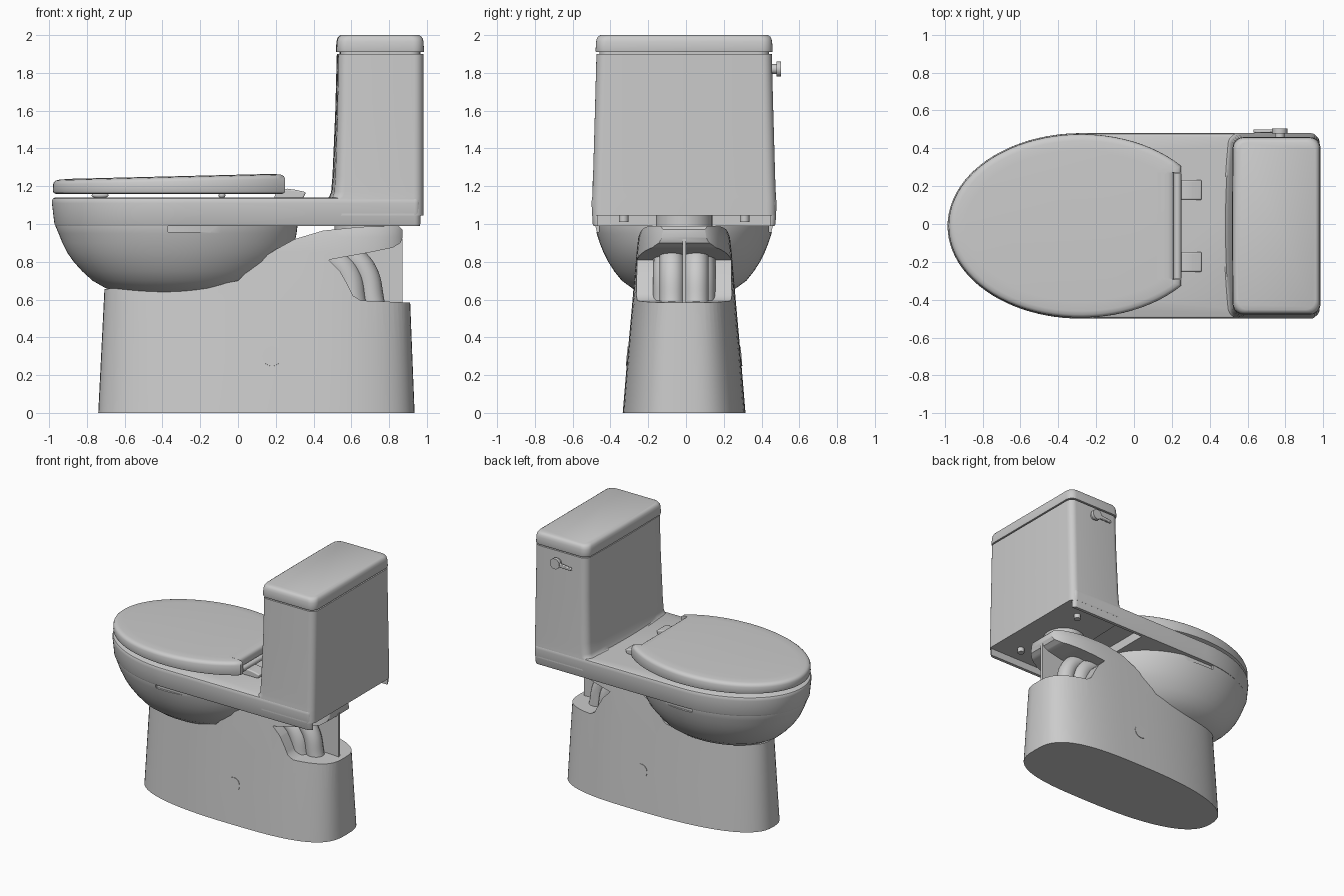
import bpy, bmesh, math
from mathutils import Vector

if "Cube" in bpy.data.objects:
    bpy.data.objects.remove(bpy.data.objects["Cube"])


def make(name, bm):
    bmesh.ops.recalc_face_normals(bm, faces=bm.faces)
    me = bpy.data.meshes.new(name)
    bm.to_mesh(me)
    bm.free()
    ob = bpy.data.objects.new(name, me)
    bpy.context.collection.objects.link(ob)
    return ob


def loft(name, rings):
    """Skin a stack of equal-length point rings and cap both ends."""
    bm = bmesh.new()
    rows = [[bm.verts.new(p) for p in r] for r in rings]
    n = len(rows[0])
    for a, b in zip(rows, rows[1:]):
        for i in range(n):
            j = (i + 1) % n
            bm.faces.new((a[i], a[j], b[j], b[i]))
    bm.faces.new(rows[0][::-1])
    bm.faces.new(rows[-1])
    return make(name, bm)


def slab(name, pts, y0, y1):
    """Extrude an x-z outline along y."""
    return loft(name, [[(x, y, z) for x, z in pts] for y in (y0, y1)])


def box(name, x0, x1, y0, y1, z0, z1):
    return slab(name, [(x0, z0), (x1, z0), (x1, z1), (x0, z1)], y0, y1)


def oval(cx, af, ab, b, z, nf=2, nb=2, steps=72):
    """Egg-shaped ring: front length af, back length ab, half width b."""
    pts = []
    for i in range(steps):
        t = 2 * math.pi * i / steps
        c, s = math.cos(t), math.sin(t)
        a, n = (ab, nb) if c > 0 else (af, nf)
        pts.append((cx + math.copysign(a * abs(c) ** (2 / n), c),
                    math.copysign(b * abs(s) ** (2 / n), s), z))
    return pts


def rrect(x0, x1, h, r, z, bow=0):
    """Rounded rectangle whose front edge can bow outward."""
    pts = []
    for k, (cx, cy) in enumerate([(x1 - r, h - r), (x0 + r, h - r), (x0 + r, r - h), (x1 - r, r - h)]):
        for i in range(7):
            t = math.pi / 2 * (k + i / 6)
            pts.append((cx + r * math.cos(t), cy + r * math.sin(t), z))
        if k == 1:
            pts += [(x0, (h - r) * (1 - i / 5), z) for i in range(1, 10)]
    mid = (x0 + x1) / 2
    return [(x - bow * (1 - (y / h) ** 2) if x < mid else x, y, z) for x, y, z in pts]


def boolean(ob, cutter, op='DIFFERENCE'):
    m = ob.modifiers.new("cut", 'BOOLEAN')
    m.operation, m.object, m.solver = op, cutter, 'EXACT'
    bpy.context.view_layer.objects.active = ob
    bpy.ops.object.modifier_apply(modifier=m.name)


def drop(*obs):
    for ob in obs:
        bpy.data.objects.remove(ob)


def cyl(name, r, p0, p1):
    a, b = Vector(p0), Vector(p1)
    bpy.ops.mesh.primitive_cylinder_add(vertices=32, radius=r, depth=(b - a).length, location=(a + b) / 2)
    ob = bpy.context.object
    ob.name = name
    ob.rotation_mode = 'QUATERNION'
    ob.rotation_quaternion = (b - a).to_track_quat('Z', 'Y')
    return ob


def ball(name, loc, scale):
    bpy.ops.mesh.primitive_uv_sphere_add(segments=48, ring_count=24, location=loc)
    ob = bpy.context.object
    ob.name, ob.scale = name, scale
    return ob


def tube(name, pts, r):
    cu = bpy.data.curves.new(name, 'CURVE')
    cu.dimensions, cu.bevel_depth, cu.bevel_resolution, cu.use_fill_caps = '3D', r, 6, True
    sp = cu.splines.new('BEZIER')
    sp.bezier_points.add(len(pts) - 1)
    for bp, p in zip(sp.bezier_points, pts):
        bp.co = p
        bp.handle_left_type = bp.handle_right_type = 'AUTO'
    ob = bpy.data.objects.new(name, cu)
    bpy.context.collection.objects.link(ob)


# pedestal: tapered foot trimmed to its side profile, with the rear notch
pedestal = loft("pedestal", [oval(.2, .94 - .05 * z, .735 - .04 * z, b, z, 2.5, 3) for z, b in
                             [(0, .325), (.3, .3), (.6, .273), (.85, .252), (.93, .243), (.97, .23), (1.02, .2)]])
profile = slab("pedestal_profile", [
    (-1, -.1), (1, -.1), (1, .58), (.65, .595), (.61, .62), (.58, .68), (.54, .75), (.48, .81), (.56, .825),
    (.7, .85), (.82, .875), (.86, .9), (.872, .93), (.87, .97), (.85, .99), (.65, .985), (.45, .965),
    (.3, .92), (.2, .865), (.1, .8), (0, .7), (-.1, .68), (-1, .645)], -.6, .6)
boolean(pedestal, profile, 'INTERSECT')

# trapway columns, centre rib and outlet neck in the rear notch
for s in (-1, 1):
    tube("trap_column_front", [(.46, s * .09, .84), (.57, s * .09, .74), (.61, s * .09, .57)], .075)
    tube("trap_column_rear", [(.54, s * .065, .87), (.665, s * .065, .76), (.715, s * .065, .57)], .065)
    cyl("tank_bolt", .025, (.8, s * .32, 1.01), (.8, s * .32, 1.06))
    cyl("access_cap", .052, (.18, s * .28, .298), (.18, s * .304, .3))
slab("trap_rib", [(.5, .57), (.872, .57), (.872, .92), (.5, .88)], -.009, .009)
cyl("outlet_neck", .15, (.66, 0, .95), (.66, 0, 1.06))

# bowl
bowl = loft("bowl", [oval(-.3, .3 + f, .3 + r, b, z) for z, f, r, b in [
    (.6, -.27, -.27, .02), (.605, -.18, -.19, .09), (.615, -.08, -.08, .16), (.635, .02, .03, .225),
    (.66, .1, .09, .275), (.7, .17, .15, .33), (.75, .225, .2, .37), (.8, .27, .25, .402),
    (.85, .305, .28, .427), (.9, .33, .3, .447), (.95, .35, .31, .463), (.99, .367, .315, .473),
    (1.07, .37, .31, .473)]])


# deck: rounded rim running back under the tank
def deck_ring(front, h, z):
    pts = [(-.28 - (front - .28) * math.sin(t), h * math.cos(t), z)
           for t in (math.pi * i / 48 for i in range(49))]
    r = .03
    for k, cy in ((-1, r - h), (0, h - r)):
        pts += [(.965 - r + r * math.cos(t), cy + r * math.sin(t), z)
                for t in (math.pi / 2 * (k + i / 5) for i in range(6))]
    return pts


deck = loft("deck", [deck_ring(*v) for v in [
    (.967, .479, .99), (.972, .484, 1.0), (.985, .49, 1.11), (.985, .489, 1.125), (.98, .485, 1.135), (.97, .476, 1.14)]])
cavity = ball("bowl_cavity", (-.33, 0, 1.145), (.5, .36, .4))
pocket = box("deck_pocket", .3, 1.2, -.455, .455, .9, 1.06)
boolean(deck, cavity)
boolean(deck, pocket)
boolean(bowl, cavity)
for s in (-1, 1):
    groove = box("rim_groove", -.37, -.07, min(s * .45, s * .6), max(s * .45, s * .6), .958, .995)
    boolean(bowl, groove)
    drop(groove)
drop(profile, cavity, pocket)

# tank, flared where it meets the deck
loft("tank", [rrect(x0, .981, h, .05, z, bow) for z, x0, h, bow in [
    (1.045, .5, .487, .02), (1.13, .49, .487, .03), (1.145, .508, .486, .025), (1.17, .515, .485, .022),
    (1.25, .52, .482, .02), (1.6, .53, .472, .015), (1.9, .533, .464, .01)]])

# tank lid
loft("tank_lid", [rrect(.522 + i, .985 - i, .469 - i, .055, z, .004) for i, z in [
    (.02, 1.89), (.02, 1.91), (.002, 1.91), (0, 1.916), (.003, 1.965), (.007, 1.982), (.014, 1.993), (.026, 2.0)]])


# seat lid: oval clipped at the back with a notch for the hinge bar
def seat_ring(i, z, slope):
    a, b, clip = .7 - i, .485 - i, .25 - i
    t0 = math.acos((clip + .28) / a)
    pts = [(-.28 + a * math.cos(t), b * math.sin(t))
           for t in (t0 + (2 * math.pi - 2 * t0) * k / 64 for k in range(65))]
    pts += [(clip, -.283), (.213 - i, -.283), (.213 - i, .283), (clip, .283)]
    return [(x, y, z + slope * (x + .98) / 1.23) for x, y in pts]


loft("seat_lid", [seat_ring(*v) for v in [
    (.015, 1.16, 0), (.004, 1.165, 0), (0, 1.175, 0), (.001, 1.21, .03), (.006, 1.222, .03),
    (.016, 1.23, .03), (.035, 1.234, .03), (.09, 1.237, .03)]])

# hinge bar, hinge pads and seat bumpers
cyl("hinge_bar", .02, (.23, -.278, 1.19), (.23, .278, 1.19))
for s in (-1, 1):
    pad = slab("hinge_pad", [(.19, 1.135), (.345, 1.135), (.36, 1.168), (.31, 1.18), (.26, 1.187), (.2, 1.165)],
               s * .19 - .053, s * .19 + .053)
    bv = pad.modifiers.new("round", 'BEVEL')
    bv.width, bv.segments = .008, 3
    ball("front_bumper", (-.73, s * .27, 1.152), (.045, .02, .016))
    ball("side_bumper", (-.085, s * .4, 1.152), (.018, .018, .016))

# flush lever on the +y side
cyl("lever_stem", .026, (.77, .44, 1.82), (.77, .49, 1.82))
cyl("lever_knob", .04, (.77, .488, 1.82), (.77, .514, 1.82))
lever = slab("lever_handle", [(.77, 1.8), (.77, 1.835), (.64, 1.82), (.63, 1.81), (.635, 1.798)], .492, .51)
bv = lever.modifiers.new("round", 'BEVEL')
bv.width, bv.segments = .005, 2

# centre in y and shade
bpy.ops.object.select_all(action='DESELECT')
for ob in bpy.context.scene.objects:
    ob.location.y -= .01
    if ob.type == 'MESH':
        ob.select_set(True)
        bpy.context.view_layer.objects.active = ob
bpy.ops.object.shade_smooth_by_angle(angle=math.radians(35))
